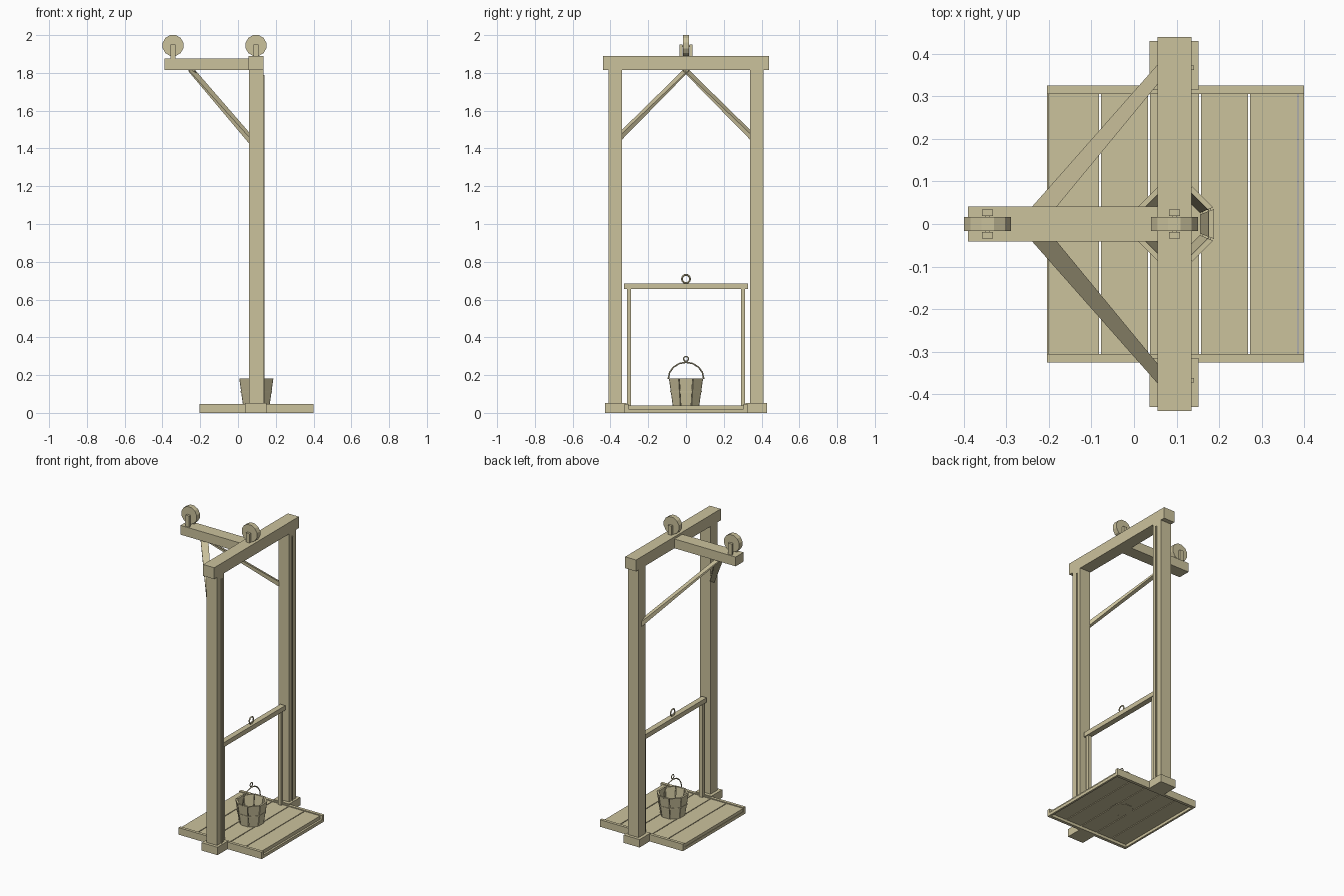
import bpy, bmesh, math
from mathutils import Vector

if "Cube" in bpy.data.objects:
    bpy.data.objects.remove(bpy.data.objects["Cube"])

wood = bpy.data.materials.new("pale_wood")
wood.diffuse_color = (0.60, 0.54, 0.335, 1)
wood.use_nodes = True
wood.node_tree.nodes["Principled BSDF"].inputs["Base Color"].default_value = wood.diffuse_color


def finish(name, bm):
    bmesh.ops.recalc_face_normals(bm, faces=bm.faces[:])
    me = bpy.data.meshes.new(name)
    bm.to_mesh(me)
    bm.free()
    me.materials.append(wood)
    ob = bpy.data.objects.new(name, me)
    bpy.context.collection.objects.link(ob)
    return ob


def box(name, x0, x1, y0, y1, z0, z1):
    bm = bmesh.new()
    bmesh.ops.create_cube(bm, size=1)
    for v in bm.verts:
        v.co = ((x0 + x1) / 2 + v.co.x * (x1 - x0),
                (y0 + y1) / 2 + v.co.y * (y1 - y0),
                (z0 + z1) / 2 + v.co.z * (z1 - z0))
    return finish(name, bm)


def pair(name, x0, x1, y0, y1, z0, z1):
    box(name + "_back", x0, x1, y0, y1, z0, z1)
    box(name + "_front", x0, x1, -y1, -y0, z0, z1)


def lathe(name, profile, n, centre, closed=False):
    """Spin (radius, z) points about a vertical axis, flat facets facing x and y."""
    bm = bmesh.new()
    rings = []
    for r, z in profile:
        rings.append([bm.verts.new((centre[0] + r * math.cos(2 * math.pi * (i + .5) / n),
                                    centre[1] + r * math.sin(2 * math.pi * (i + .5) / n), z))
                      for i in range(n)])
    pairs = list(zip(rings, rings[1:])) + ([(rings[-1], rings[0])] if closed else [])
    for a, b in pairs:
        for i in range(n):
            j = (i + 1) % n
            bm.faces.new((a[i], a[j], b[j], b[i]))
    if not closed:
        bm.faces.new(rings[0])
        bm.faces.new(rings[-1])
    return finish(name, bm)


def wire(name, pts, radius, cyclic=False):
    cu = bpy.data.curves.new(name, 'CURVE')
    cu.dimensions = '3D'
    cu.bevel_depth = radius
    cu.bevel_resolution = 0
    cu.use_fill_caps = True
    sp = cu.splines.new('POLY')
    sp.points.add(len(pts) - 1)
    for p, co in zip(sp.points, pts):
        p.co = (*co, 1)
    sp.use_cyclic_u = cyclic
    cu.materials.append(wood)
    ob = bpy.data.objects.new(name, cu)
    bpy.context.collection.objects.link(ob)


def ring(name, x, z, r, thick):
    wire(name, [(x, r * math.cos(k * math.pi / 5), z + r * math.sin(k * math.pi / 5))
                for k in range(10)], thick, True)


CX = 0.097  # plane of the posts

# Platform: side rails, end rails and five planks
pair("platform_side_rail", -.205, .4, .305, .325, 0, .046)
box("platform_end_rail_left", -.205, -.192, -.305, .305, 0, .02)
box("platform_end_rail_right", .387, .4, -.305, .305, 0, .02)
edges = [-.205, -.08, .035, .155, .27, .387]
for i in range(5):
    box("plank_%d" % (i + 1), edges[i] + .0025, edges[i + 1] - .0025, -.305, .305, .018, .04)

# Posts with feet and guide strips, and the top beam
pair("post_foot", .037, .152, .315, .43, 0, .052)
pair("post", .058, .135, .338, .41, .05, 1.82)
pair("guide_strip", .134, .141, .362, .372, .05, 1.79)
box("top_beam", .055, .135, -.44, .44, 1.815, 1.89)
box("arm", -.39, .056, -.041, .041, 1.815, 1.876)

# Tapered braces from the arm down to the posts
for side, label in ((1, "back"), (-1, "front")):
    bm = bmesh.new()
    a, b = Vector((-.245, 0, 1.812)), Vector((.075, side * .375, 1.437))
    n = Vector((.75, -side * .66, 0))
    for c, w, h in ((a, .046, .008), (b, .029, .034)):
        for sx, sz in ((1, 1), (1, -1), (-1, -1), (-1, 1)):
            bm.verts.new(c + n * (sx * w / 2) + Vector((0, 0, sz * h / 2)))
    bmesh.ops.convex_hull(bm, input=bm.verts[:])
    bmesh.ops.dissolve_limit(bm, angle_limit=.01, verts=bm.verts[:], edges=bm.edges[:])
    finish("brace_" + label, bm)

# Pulleys: twelve-sided wheel between two upright cheeks
for label, x, z0 in (("outer", -.344, 1.875), ("inner", .095, 1.889)):
    bm = bmesh.new()
    loops = [[bm.verts.new((x + .057 * math.cos((k + .5) * math.pi / 6), y,
                            1.945 + .057 * math.sin((k + .5) * math.pi / 6)))
              for k in range(12)] for y in (-.017, .017)]
    for k in range(12):
        j = (k + 1) % 12
        bm.faces.new((loops[0][k], loops[0][j], loops[1][j], loops[1][k]))
    for lp in loops:
        bm.faces.new(lp)
    finish("pulley_wheel_" + label, bm)
    pair("pulley_cheek_" + label, x - .013, x + .013, .019, .034, z0, 1.95)
    box("pulley_axle_" + label, x - .005, x + .005, -.025, .025, 1.936, 1.946)

# Lifting frame with its ring
pair("lift_upright", CX - .012, CX + .012, .292, .313, .04, .656)
box("lift_crossbar", CX - .018, CX + .018, -.327, .327, .655, .685)
ring("lift_ring", CX, .709, .022, .005)

# Bucket: eight staves, floor, hoop
for k in range(8):
    bm = bmesh.new()
    for z, r in ((.016, .072), (.183, .097)):
        for rr in (r, r - .013):
            for s in (-1, 1):
                ang = k * math.pi / 4 + s * (math.pi / 8 - .025)
                bm.verts.new((CX + rr * math.cos(ang), rr * math.sin(ang), z))
    bmesh.ops.convex_hull(bm, input=bm.verts[:])
    bmesh.ops.dissolve_limit(bm, angle_limit=.01, verts=bm.verts[:], edges=bm.edges[:])
    finish("bucket_stave_%d" % (k + 1), bm)
lathe("bucket_floor", [(.066, .016), (.070, .05)], 8, (CX, 0))
lathe("bucket_hoop", [(.084, .108), (.090, .108), (.091, .117), (.085, .117)], 8, (CX, 0), True)

# Bucket handle and its ring
wire("bucket_handle", [(CX, .094 * math.cos(k * math.pi / 8), .18 + .088 * math.sin(k * math.pi / 8))
                       for k in range(9)], .004)
ring("bucket_ring", CX, .286, .013, .0035)
